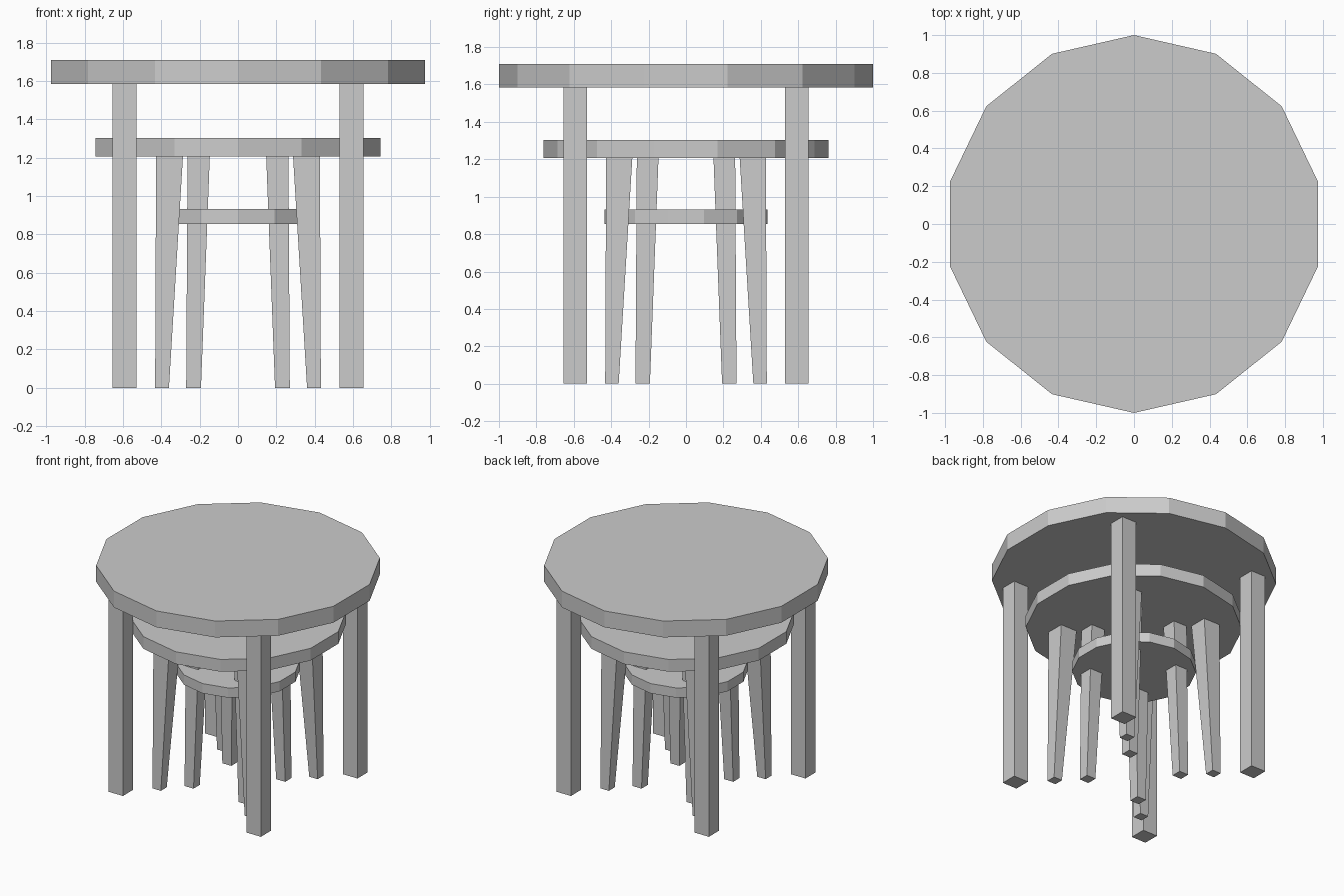
import bpy, bmesh, math

if "Cube" in bpy.data.objects:
    bpy.data.objects.remove(bpy.data.objects["Cube"])

SIDES = 14


def finish(name, bm):
    bmesh.ops.recalc_face_normals(bm, faces=bm.faces)
    mesh = bpy.data.meshes.new(name)
    bm.to_mesh(mesh)
    bm.free()
    obj = bpy.data.objects.new(name, mesh)
    bpy.context.collection.objects.link(obj)
    return obj


def disc(name, radius, z0, z1):
    """Flat fourteen-sided slab with a corner on the +y axis."""
    bm = bmesh.new()
    ring = [bm.verts.new((radius * math.sin(a), radius * math.cos(a), z0))
            for a in (2 * math.pi * i / SIDES for i in range(SIDES))]
    base = bm.faces.new(ring)
    ext = bmesh.ops.extrude_face_region(bm, geom=[base], use_keep_orig=True)
    top = [v for v in ext["geom"] if isinstance(v, bmesh.types.BMVert)]
    bmesh.ops.translate(bm, verts=top, vec=(0, 0, z1 - z0))
    return finish(name, bm)


def legs(name, bottom, top, height):
    """Four square legs; bottom and top give the (inner, outer) offsets."""
    for side_y, row in ((-1, "front"), (1, "back")):
        for side_x, col in ((-1, "left"), (1, "right")):
            bm = bmesh.new()
            bmesh.ops.create_cube(bm, size=1)
            for v in bm.verts:
                span = top if v.co.z > 0 else bottom
                v.co.x = side_x * span[v.co.x > 0]
                v.co.y = side_y * span[v.co.y > 0]
                v.co.z = height if v.co.z > 0 else 0
            finish(f"{name}_{row}_{col}_leg", bm)


# large table
disc("large_table_top", 1.0, 1.583, 1.71)
legs("large_table", (0.53, 0.655), (0.53, 0.655), 1.583)

# medium table with tapered legs
disc("medium_table_top", 0.762, 1.207, 1.302)
legs("medium_table", (0.36, 0.432), (0.287, 0.427), 1.207)

# small table nested below, its top set into the medium one
disc("small_table_top", 0.436, 1.207, 1.283)
disc("small_table_shelf", 0.436, 0.855, 0.931)
legs("small_table", (0.193, 0.27), (0.147, 0.263), 1.207)
